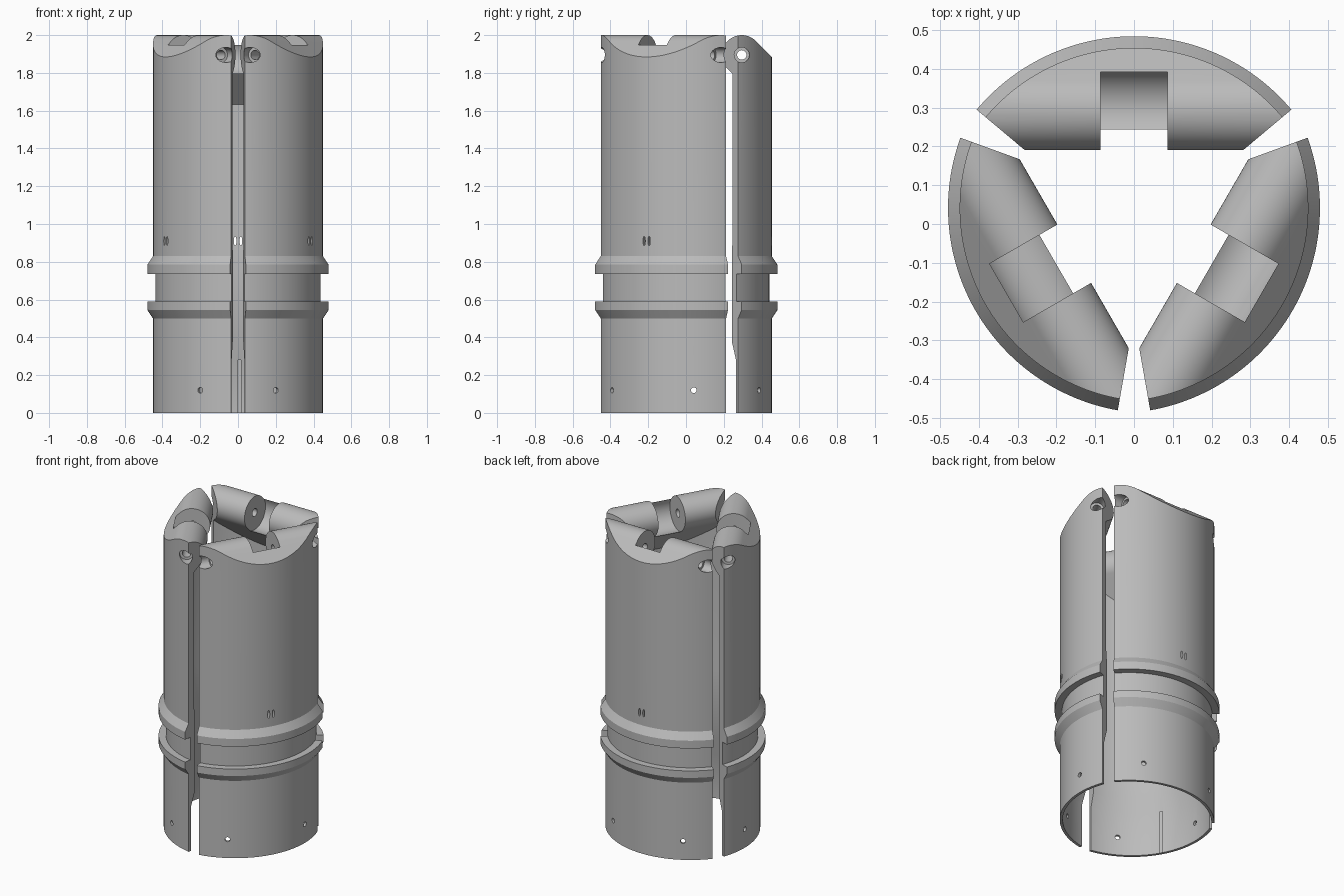
import bpy, bmesh
from math import sin, cos, radians, pi
from mathutils import Matrix, Vector

cube = bpy.data.objects.get("Cube")
if cube:
    bpy.data.objects.remove(cube, do_unlink=True)

# One matt grey for everything
grey = bpy.data.materials.new("plain_grey")
grey.use_nodes = True
colour = (0.5, 0.5, 0.5, 1)
grey.diffuse_color = colour
grey.node_tree.nodes["Principled BSDF"].inputs["Base Color"].default_value = colour

HALF = 50                   # half angle of a shell segment
HY, HZ, HR = 0.341, 1.895, 0.105   # hinge axis and knuckle radius
SHIFT, CENTRE = 0.058, 0.0123      # segments sit closer in than their radius


def finish(bm, name):
    bmesh.ops.recalc_face_normals(bm, faces=bm.faces)
    mesh = bpy.data.meshes.new(name)
    bm.to_mesh(mesh)
    bm.free()
    obj = bpy.data.objects.new(name, mesh)
    bpy.context.collection.objects.link(obj)
    return obj


def loft(rings, name):
    """Closed solid through equal rings of points, capped at both ends."""
    bm = bmesh.new()
    rows = [[bm.verts.new(p) for p in ring] for ring in rings]
    n = len(rows[0])
    for a, b in zip(rows, rows[1:]):
        for i in range(n):
            j = (i + 1) % n
            bm.faces.new((a[i], a[j], b[j], b[i]))
    bm.faces.new(rows[0])
    bm.faces.new(rows[-1])
    return finish(bm, name)


def sector(profile, half, steps, name):
    """Sweep an (r, z) profile around z, centred on +y."""
    angles = [radians(half * (2 * i / steps - 1)) for i in range(steps + 1)]
    return loft([[(r * sin(a), r * cos(a), z) for r, z in profile] for a in angles], name)


def prism(profile, x0, x1, name):
    """Extrude a (y, z) profile along x."""
    return loft([[(x, y, z) for y, z in profile] for x in (x0, x1)], name)


def arc(radius, start, end, steps):
    """Points of an arc around the hinge axis."""
    angles = [radians(start + (end - start) * i / steps) for i in range(steps + 1)]
    return [(HY + radius * cos(a), HZ + radius * sin(a)) for a in angles]


def pin(radius, x0, x1):
    return prism(arc(radius, 0, 360, 32)[:-1], x0, x1, "pin_cutter")


def radial_hole(angle, x, z, width, height):
    """Elliptical cutter running outward through the wall."""
    bm = bmesh.new()
    m = (Matrix.Rotation(radians(angle), 4, "Z") @ Matrix.Translation(Vector((x, 0.48, z)))
         @ Matrix.Diagonal((width, 1, height, 1)) @ Matrix.Rotation(pi / 2, 4, "X"))
    bmesh.ops.create_cone(bm, cap_ends=True, segments=20, radius1=1, radius2=1,
                          depth=0.2, matrix=m)
    return finish(bm, "hole_cutter")


def boolean(obj, cutter, operation):
    mod = obj.modifiers.new("cut", "BOOLEAN")
    mod.operation, mod.solver, mod.object = operation, "EXACT", cutter
    bpy.context.view_layer.update()
    graph = bpy.context.evaluated_depsgraph_get()
    mesh = bpy.data.meshes.new_from_object(obj.evaluated_get(graph))
    obj.modifiers.clear()
    obj.data = mesh
    bpy.data.objects.remove(cutter, do_unlink=True)


# Solid sector with two flared rings around a groove
outer = [(0.2, 0), (0.5, 0), (0.5, 0.5), (0.53, 0.545), (0.53, 0.59), (0.487, 0.59),
         (0.487, 0.735), (0.53, 0.735), (0.53, 0.785), (0.5, 0.83), (0.5, 2.1), (0.2, 2.1)]
segment = sector(outer, HALF, 56, "shell_segment_back")

# Rounded knuckle top running into a sloped outer shoulder
edge = HY + HZ + HR * 2 ** 0.5
top = arc(HR, 180, 45, 30) + [(0.6, edge - 0.6), (0.6, -0.1), (HY - HR, -0.1)]
boolean(segment, prism(top, -0.7, 0.7, "top_trim"), "INTERSECT")

# Stepped bore that stops at the sloped underside of the knuckle
bore = sector([(0.1, -0.1), (0.483, -0.1), (0.483, 0.28), (0.448, 0.38), (0.448, 0.85),
               (0.456, 0.92), (0.456, 2.1), (0.1, 2.1)], 70, 78, "bore")
under = HY + HZ - HR * 2 ** 0.5
below = [(0, -0.2), (0, HZ)] + arc(HR, 180, 225, 10) + [(0.6, under - 0.6), (0.6, -0.2)]
boolean(bore, prism(below, -0.8, 0.8, "underside"), "INTERSECT")
boolean(segment, bore, "DIFFERENCE")

# Hinge slot, pin hole and counterbores
cutters = [prism(arc(0.11, 0, 360, 56)[:-1], -0.087, 0.087, "slot_cutter"),
           pin(0.025, -0.7, 0.7), pin(0.04, 0.31, 0.7), pin(0.04, -0.7, -0.31)]
# Screw holes near the foot and a pair of narrow slots above the rings
cutters += [radial_hole(a, 0, 0.12, 0.015, 0.015) for a in (-30, 30)]
cutters += [radial_hole(0, x, 0.91, 0.007, 0.025) for x in (-0.015, 0.015)]
for cutter in cutters:
    boolean(segment, cutter, "DIFFERENCE")

segment.data.materials.clear()
segment.data.materials.append(grey)
for poly in segment.data.polygons:
    poly.material_index = 0

# Three equal segments around the axis
segments = [segment]
for name in ("shell_segment_right", "shell_segment_left"):
    copy = segment.copy()
    copy.data = segment.data.copy()
    copy.name = name
    bpy.context.collection.objects.link(copy)
    segments.append(copy)
bpy.ops.object.select_all(action="DESELECT")
for i, obj in enumerate(segments):
    turn = Matrix.Rotation(radians(120 * i), 4, "Z")
    obj.matrix_world = (Matrix.Translation((0, CENTRE, 0)) @ turn
                        @ Matrix.Translation((0, -SHIFT, 0)))
    obj.select_set(True)
bpy.context.view_layer.objects.active = segment
bpy.ops.object.shade_smooth_by_angle(angle=radians(25))
